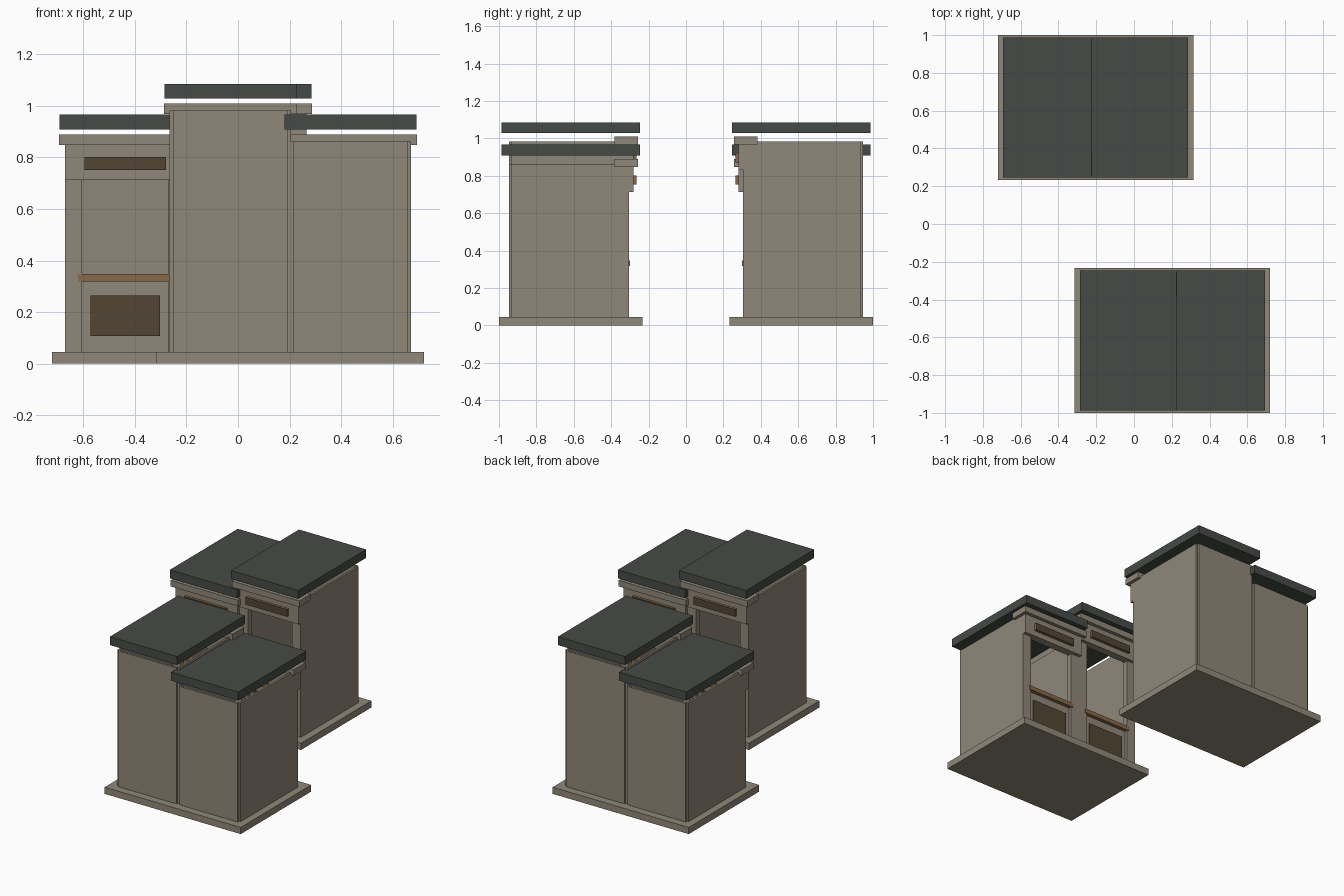
import bpy

if "Cube" in bpy.data.objects:
    bpy.data.objects.remove(bpy.data.objects["Cube"])

def material(name, rgb):
    m = bpy.data.materials.new(name)
    m.diffuse_color = (*rgb, 1)
    m.use_nodes = True
    m.node_tree.nodes["Principled BSDF"].inputs["Base Color"].default_value = m.diffuse_color
    return m

STONE = material("stone", (0.28, 0.242, 0.188))
SLATE = material("slate", (0.061, 0.070, 0.061))
WOOD = material("wood", (0.242, 0.141, 0.068))
DARK_WOOD = material("dark_wood", (0.084, 0.061, 0.034))

FACES = [(0, 3, 2, 1), (4, 5, 6, 7), (0, 1, 5, 4),
         (1, 2, 6, 5), (2, 3, 7, 6), (3, 0, 4, 7)]

def box(name, x, y, z, mat, turn):
    """Box from coordinate ranges; turn = -1 gives a half turn about z."""
    x0, x1 = sorted(turn * v for v in x)
    y0, y1 = sorted(turn * v for v in y)
    verts = [(a, b, c) for c in z for a, b in ((x0, y0), (x1, y0), (x1, y1), (x0, y1))]
    me = bpy.data.meshes.new(name)
    me.from_pydata(verts, [], FACES)
    me.materials.append(mat)
    bpy.context.collection.objects.link(bpy.data.objects.new(name, me))

def shop(tag, cx, lift, turn):
    """One hollow terrace unit, shop front facing the street (+y before turning)."""
    def part(name, xa, xb, y, z, mat):
        box(f"{tag}_{name}", (cx + xa, cx + xb), y, z, mat, turn)

    def wide(name, half, y, z, mat):
        part(name, -half, half, y, z, mat)

    top = 0.862 + lift
    # shell: side walls, back wall, front piers
    for side, s in (("left", -1), ("right", 1)):
        part(side + "_wall", *sorted((s * 0.222, s * 0.235)), (-0.932, -0.306), (0.045, top), STONE)
        part(side + "_pier", *sorted((s * 0.168, s * 0.2345)), (-0.345, -0.305), (0.045, 0.72 + lift), STONE)
    wide("back_wall", 0.222, (-0.946, -0.931), (0.045, top), STONE)
    # shop front under the open window
    wide("stall_riser", 0.168, (-0.36, -0.325), (0.045, 0.32), STONE)
    wide("riser_panel", 0.135, (-0.33, -0.318), (0.107, 0.265), DARK_WOOD)
    wide("window_sill", 0.182, (-0.36, -0.30), (0.318, 0.348), WOOD)
    # fascia, sign board and cornice
    wide("fascia", 0.235, (-0.335, -0.282), (0.713 + lift, 0.848 + lift), STONE)
    wide("sign_board", 0.158, (-0.285, -0.268), (0.752 + lift, 0.802 + lift), WOOD)
    wide("sign_face", 0.158, (-0.268, -0.264), (0.752 + lift, 0.802 + lift), DARK_WOOD)
    wide("cornice", 0.257, (-0.383, -0.257), (0.848 + lift, 0.89 + lift), STONE)
    # flat roof slab
    wide("roof", 0.256, (-0.987, -0.247), (0.908 + lift, 0.966 + lift), SLATE)

# two facing rows, the second a half turn of the first
for row, turn in (("near", 1), ("far", -1)):
    box(row + "_plinth", (-0.316, 0.721), (-1.0, -0.233), (0, 0.046), STONE, turn)
    shop(row + "_tall", -0.03, 0.12, turn)
    shop(row + "_low", 0.437, 0.0, turn)
